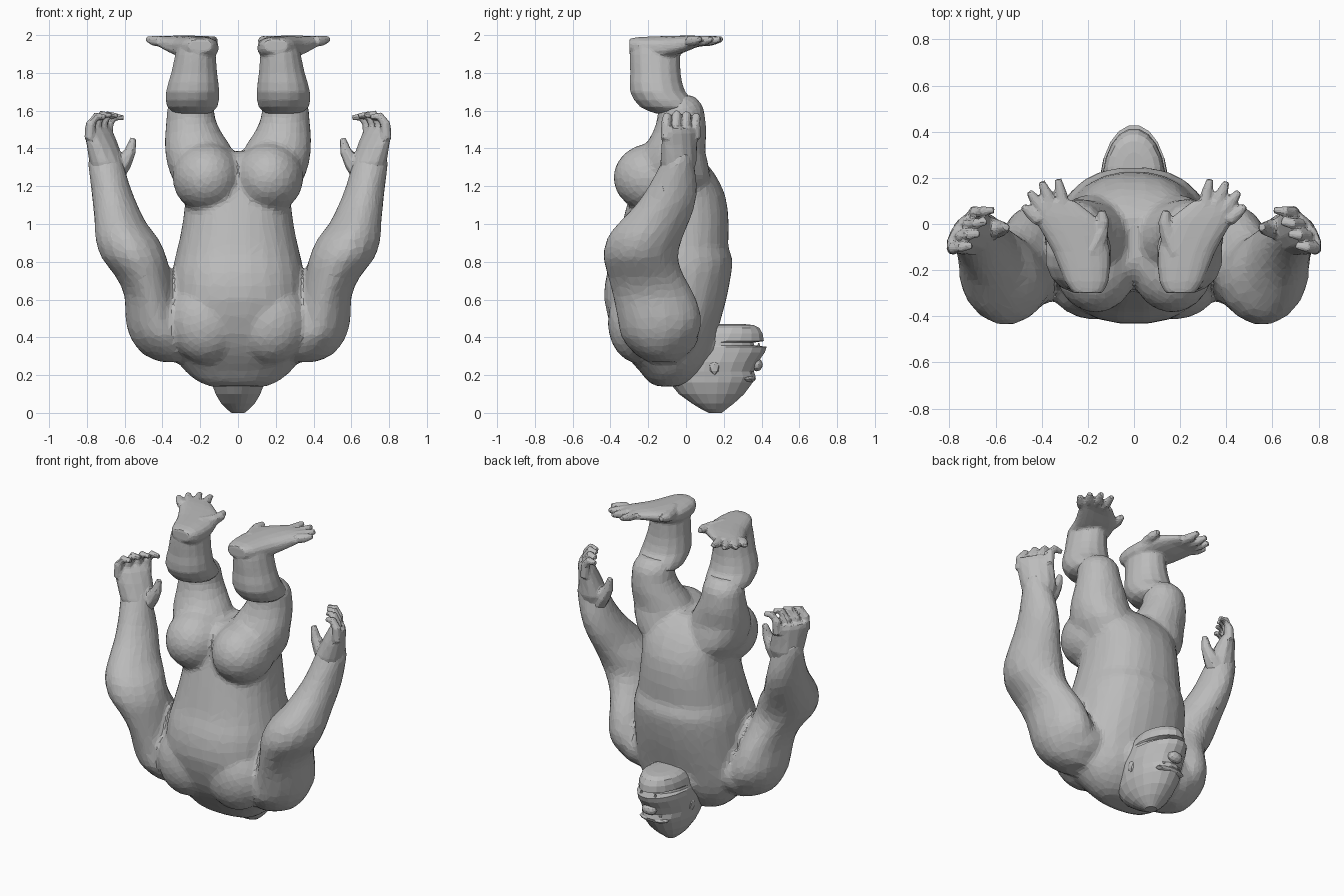
import bpy, bmesh, math, random
from mathutils import Vector

if "Cube" in bpy.data.objects:
    bpy.data.objects.remove(bpy.data.objects["Cube"])

random.seed(4)
grey = bpy.data.materials.new("grey hide")
grey.diffuse_color = (0.5, 0.5, 0.5, 1)
grey.use_nodes = True
grey.node_tree.nodes["Principled BSDF"].inputs["Base Color"].default_value = grey.diffuse_color


def finish(bm, name):
    bmesh.ops.recalc_face_normals(bm, faces=bm.faces)
    me = bpy.data.meshes.new(name)
    bm.to_mesh(me)
    bm.free()
    me.materials.append(grey)
    ob = bpy.data.objects.new(name, me)
    bpy.context.collection.objects.link(ob)
    return ob


def spline(rows, steps):
    """Catmull-Rom interpolation of ring rows."""
    out = []
    for i in range(len(rows) - 1):
        a, b, c, d = (rows[max(i - 1, 0)], rows[i], rows[i + 1], rows[min(i + 2, len(rows) - 1)])
        for k in range(steps):
            t = k / steps
            out.append([0.5 * (2 * q + (r - p) * t + (2 * p - 5 * q + 4 * r - s) * t * t
                               + (3 * q - p - 3 * r + s) * t ** 3)
                        for p, q, r, s in zip(a, b, c, d)])
    return out + [list(rows[-1])]


def loft(name, rings, n=16, power=2.0, jitter=0.0):
    """Skin a list of (centre, u, v) superellipse rings and cap both ends."""
    bm = bmesh.new()
    loops = []
    for c, u, v in rings:
        loop = []
        for k in range(n):
            a = 2 * math.pi * (k + 0.5) / n
            ca, sa = math.cos(a), math.sin(a)
            p = c + u * math.copysign(abs(ca) ** (2 / power), ca) + v * math.copysign(abs(sa) ** (2 / power), sa)
            p += Vector([random.uniform(-jitter, jitter) for _ in range(3)])
            loop.append(bm.verts.new(p))
        loops.append(loop)
    for a, b in zip(loops, loops[1:]):
        for k in range(n):
            bm.faces.new((a[k], a[(k + 1) % n], b[(k + 1) % n], b[k]))
    bm.faces.new(loops[0])
    bm.faces.new(loops[-1])
    return finish(bm, name)


def upright(name, rows, s=1, steps=2, **kw):
    """Rows are z, x, y, half width, half depth."""
    rows = spline(rows, steps)
    return loft(name, [(Vector((s * x, y, z)), Vector((rx, 0, 0)), Vector((0, ry, 0)))
                       for z, x, y, rx, ry in rows], **kw)


def digit(name, pts, radii, s=1):
    """Tapering finger or toe along a path."""
    pts = [Vector((s * p[0], p[1], p[2])) for p in pts]
    rings = []
    for i, p in enumerate(pts):
        d = (pts[min(i + 1, len(pts) - 1)] - pts[max(i - 1, 0)]).normalized()
        u = d.cross(Vector((0.3, 0.5, 0.2))).normalized()
        rings.append((p, u * radii[i], d.cross(u) * radii[i]))
    return loft(name, rings, n=7)


def blob(name, c, r, s=1, sub=2):
    bm = bmesh.new()
    bmesh.ops.create_icosphere(bm, subdivisions=sub, radius=1)
    for v in bm.verts:
        v.co = Vector((s * c[0] + v.co.x * r[0], c[1] + v.co.y * r[1], c[2] + v.co.z * r[2]))
    return finish(bm, name)


def fuse(name, parts, voxel, smooth, keep):
    """Merge overlapping parts into one faceted skin."""
    bpy.ops.object.select_all(action='DESELECT')
    for p in parts:
        p.select_set(True)
    bpy.context.view_layer.objects.active = parts[0]
    bpy.ops.object.join()
    ob = parts[0]
    ob.name = ob.data.name = name
    m = ob.modifiers.new("remesh", 'REMESH')
    m.mode, m.voxel_size = 'VOXEL', voxel
    m = ob.modifiers.new("smooth", 'SMOOTH')
    m.factor, m.iterations = 0.5, smooth
    ob.modifiers.new("facets", 'DECIMATE').ratio = keep
    return ob


# Torso: rows of z, back y, front y, half width (shoulders low, hips high)
rows = [(.14, -.15, -.04, .15), (.165, -.2, .02, .21), (.22, -.245, .08, .28),
        (.30, -.315, .13, .335), (.42, -.385, .165, .365), (.6, -.435, .215, .36),
        (.74, -.42, .242, .35), (.82, -.39, .247, .335), (.88, -.37, .225, .32),
        (1.0, -.34, .228, .295), (1.15, -.30, .21, .28), (1.27, -.26, .15, .30),
        (1.34, -.24, .09, .26), (1.385, -.17, .04, .13)]
body = [upright("torso", [(z, 0, (a + b) / 2, w, (b - a) / 2) for z, a, b, w in rows],
                n=24, power=2.3)]
body.append(blob("neck", (0, .09, .36), (.18, .12, .13)))

# Head: rows of z, back y, front y, half width (crown down, notch is the mouth)
skull = [(0, .12, .19, .035), (.02, .08, .215, .06), (.05, .03, .255, .09),
         (.10, -.04, .31, .12), (.16, -.09, .355, .142), (.19, -.1, .372, .145),
         (.22, -.1, .362, .15), (.27, -.1, .385, .155), (.32, -.1, .42, .15),
         (.35, -.09, .43, .146), (.358, -.09, .365, .143), (.372, -.08, .36, .14),
         (.38, -.06, .415, .138), (.42, 0, .408, .13), (.45, .05, .39, .115),
         (.465, .1, .36, .09), (.47, .17, .31, .05)]
upright("head", [(z, 0, (a + b) / 2, w, (b - a) / 2) for z, a, b, w in skull],
        steps=1, n=20)
blob("nose", (0, .375, .255), (.05, .032, .035))
blob("brow", (0, .325, .18), (.1, .045, .022))

for s, side in ((1, "right"), (-1, "left")):
    # Face details
    blob(side + " eye", (.055, .338, .212), (.015, .014, .012), s, 1)
    blob(side + " ear", (.147, .15, .24), (.015, .03, .04), s, 1)
    digit(side + " fang", [(.05, .385, .34), (.05, .385, .37)], [.012, .003], s)

    # Back and buttock masses, trapezius and chest
    body.append(blob("shoulder_blade", (.17, -.25, .48), (.2, .165, .22), s, 3))
    body.append(blob("buttock", (.165, -.175, 1.245), (.182, .21, .185), s, 3))
    body.append(blob("shoulder_cap", (.34, -.12, .42), (.2, .19, .15), s, 3))

    # Arm
    body.append(upright("arm", [
        (.27, .33, -.12, .08, .08), (.31, .365, -.14, .14, .13), (.40, .405, -.14, .168, .205),
        (.50, .44, -.14, .158, .225), (.62, .465, -.17, .138, .22), (.72, .50, -.21, .148, .205),
        (.82, .55, -.24, .175, .2), (.92, .587, -.22, .17, .202), (1.0, .62, -.175, .14, .19),
        (1.1, .65, -.11, .12, .16), (1.2, .675, -.07, .105, .13), (1.32, .70, -.045, .095, .09),
        (1.38, .705, -.035, .08, .07)], s, n=16, power=1.85))

    # Hand: palm broad along a diagonal, curled fingers, thumb on the inner side
    wide, thin = Vector((-s * .6, .8, 0)), Vector((s * .8, .6, 0))
    hand = [loft("palm", [(Vector((s * x, y, z)), wide * a, thin * b) for z, x, y, a, b in (
        (1.24, .685, -.05, .08, .08), (1.33, .695, -.04, .105, .085), (1.42, .718, -.035, .11, .065),
        (1.48, .735, -.03, .112, .05), (1.51, .745, -.03, .1, .035))], n=12)]
    for i in range(4):
        t = i / 3
        x, y, h = .785 - .095 * t, -.105 + .155 * t, 1.585 - .03 * abs(t - .45)
        hand.append(digit("finger", [(x, y, 1.45), (x - .005, y, 1.53), (x - .035, y + .005, h),
                                     (x - .085, y + .01, h - .006)], [.03, .028, .024, .015], s))
    hand.append(digit("thumb", [(.67, -.03, 1.25), (.605, -.02, 1.325), (.57, -.02, 1.385),
                                (.553, -.015, 1.455)], [.065, .046, .032, .017], s))
    fuse(side + " hand", hand, .008, 2, .15)

    # Thigh, then calf folded back from the knee
    body.append(upright("thigh", [
        (1.12, .17, -.06, .09, .13), (1.25, .19, -.07, .165, .2), (1.38, .205, -.065, .183, .17),
        (1.48, .235, -.035, .152, .145), (1.56, .25, -.025, .13, .128), (1.63, .25, -.03, .122, .118),
        (1.68, .245, -.04, .08, .08)], s, n=16))
    leg = [upright("calf", [
        (1.585, .24, -.08, .09, .08), (1.62, .242, -.09, .135, .155), (1.70, .24, -.15, .143, .148),
        (1.8, .232, -.162, .123, .135), (1.9, .225, -.165, .108, .135), (1.96, .222, -.165, .095, .12)],
        s, n=16)]

    # Foot: sole up, rows of y, x, z, half width, half height
    foot = spline([(-.3, .2, 1.945, .06, .035), (-.25, .205, 1.935, .095, .055),
                   (-.12, .228, 1.935, .125, .06), (0, .28, 1.955, .14, .043),
                   (.05, .315, 1.965, .125, .032), (.1, .345, 1.97, .09, .024)], 2)
    leg.append(loft("foot", [(Vector((s * x, y, z)), Vector((a, 0, 0)), Vector((0, 0, b)))
                             for y, x, z, a, b in foot], n=16, power=2.6))
    for bx, by, tx, ty in ((.41, .015, .482, .078), (.39, .055, .455, .14),
                           (.355, .075, .402, .184), (.305, .075, .33, .195)):
        leg.append(digit("toe", [(bx, by, 1.968), ((bx + tx) / 2, (by + ty) / 2, 1.97),
                                 (tx, ty, 1.98)], [.03, .028, .016], s))
    leg.append(digit("big_toe", [(.18, -.12, 1.95), (.145, -.04, 1.96), (.133, .01, 1.968),
                                 (.14, .06, 1.975)], [.05, .037, .03, .017], s))
    fuse(side + " calf_and_foot", leg, .009, 2, .15)

fuse("body", body, .018, 5, .16)
